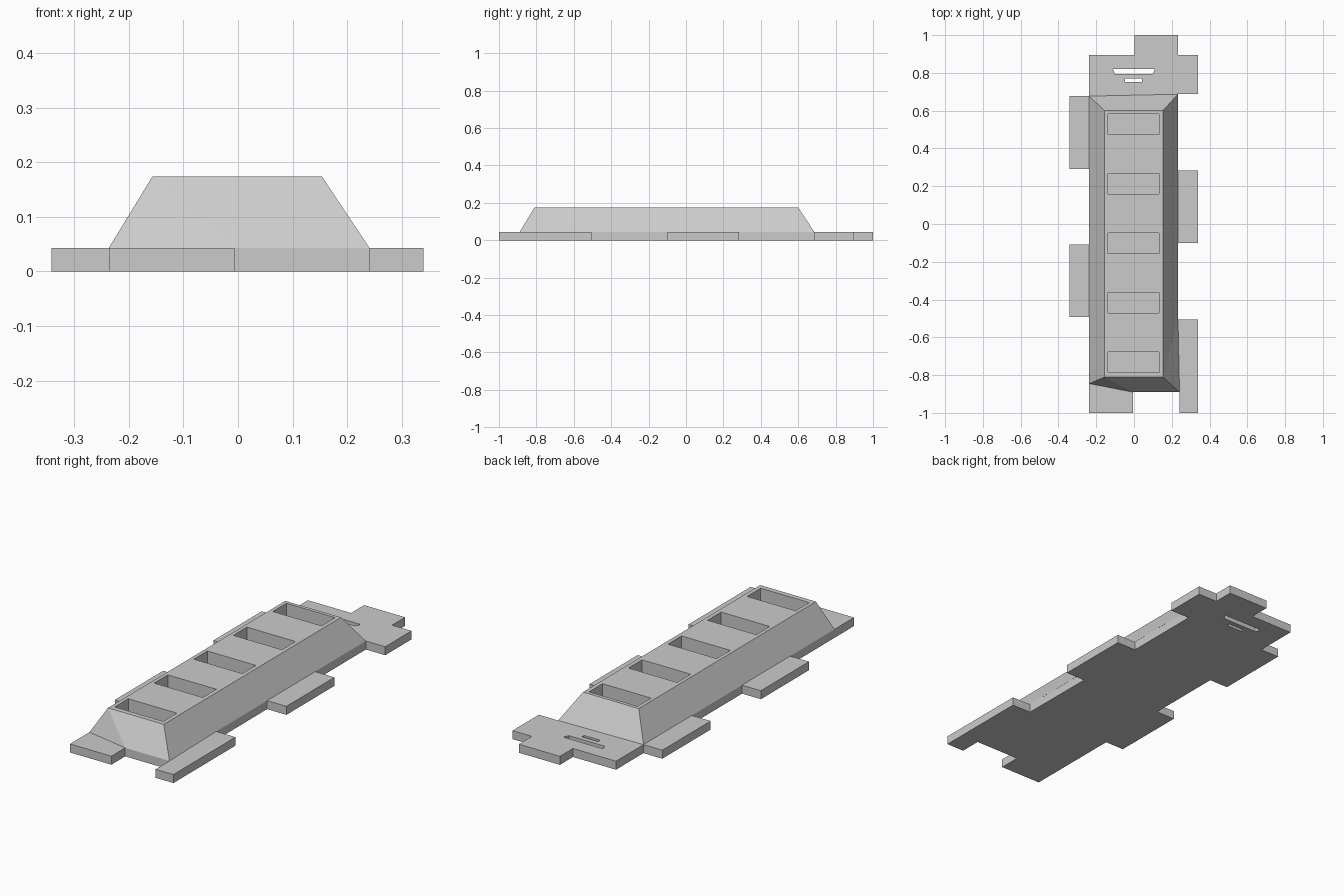
import bpy
import bmesh

if "Cube" in bpy.data.objects:
    bpy.data.objects.remove(bpy.data.objects["Cube"])

PLATE_Z, TOP_Z = 0.043, 0.174

grey = bpy.data.materials.new("plain grey")
grey.use_nodes = True
grey.diffuse_color = (0.6, 0.6, 0.6, 1)
grey.node_tree.nodes["Principled BSDF"].inputs["Base Color"].default_value = (0.6, 0.6, 0.6, 1)


def add_object(name, bm):
    mesh = bpy.data.meshes.new(name)
    bm.to_mesh(mesh)
    bm.free()
    obj = bpy.data.objects.new(name, mesh)
    bpy.context.collection.objects.link(obj)
    mesh.materials.append(grey)
    return obj


# Base plate: tabbed outline with two slots cut through
left, right = -0.237, 0.232
outline = [
    (left, -1), (-0.006, -1), (-0.006, -0.89), (0.241, -0.89), (0.241, -1),
    (0.34, -1), (0.34, -0.506), (0.233, -0.506),
    (right, -0.1), (0.34, -0.1), (0.34, 0.283), (right, 0.283),
    (right, 0.687), (0.34, 0.687), (0.34, 0.896), (right, 0.896),
    (right, 1), (0.003, 1), (0.003, 0.896), (left, 0.896),
    (left, 0.677), (-0.342, 0.677), (-0.342, 0.292), (left, 0.292),
    (left, -0.108), (-0.342, -0.108), (-0.342, -0.492), (left, -0.492),
]
long_slot = [(-0.1, 0.793), (0.098, 0.793), (0.11, 0.82), (-0.112, 0.82)]
short_slot = [(-0.048, 0.751), (0.042, 0.751), (0.042, 0.769), (-0.048, 0.769)]

curve = bpy.data.curves.new("plate_profile", "CURVE")
curve.dimensions = "2D"
curve.fill_mode = "BOTH"
curve.extrude = PLATE_Z / 2
for loop in (outline, long_slot, short_slot):
    spline = curve.splines.new("POLY")
    spline.points.add(len(loop) - 1)
    for point, (x, y) in zip(spline.points, loop):
        point.co = (x, y, 0, 1)
    spline.use_cyclic_u = True
profile = bpy.data.objects.new("plate_profile", curve)
bpy.context.collection.objects.link(profile)
bpy.context.view_layer.update()
solid = profile.evaluated_get(bpy.context.evaluated_depsgraph_get())
bm = bmesh.new()
bm.from_mesh(solid.to_mesh())
solid.to_mesh_clear()
bpy.data.objects.remove(profile)
bmesh.ops.translate(bm, verts=bm.verts, vec=(0, 0, PLATE_Z / 2))
bmesh.ops.remove_doubles(bm, verts=bm.verts, dist=0.0002)
bmesh.ops.recalc_face_normals(bm, faces=bm.faces)
for face in bm.faces:
    face.smooth = False
add_object("base_plate", bm)

# Raised body: sloping sides around a flat top
bm = bmesh.new()
x0, x1, y0, y1 = -0.157, 0.154, -0.811, 0.601
low = [bm.verts.new((x, y, PLATE_Z)) for x, y in (
    (left, -0.845), (-0.006, -0.89), (0.241, -0.89),
    (0.233, -0.506), (right, 0.687), (left, 0.677))]
a, b, c, d = [bm.verts.new((x, y, TOP_Z)) for x, y in
              ((x0, y0), (x1, y0), (x1, y1), (x0, y1))]
for verts in ((low[0], low[1], a), (low[1], low[2], b, a), (low[2], low[3], b),
              (low[3], low[4], c, b), (low[4], low[5], d, c), (low[5], low[0], a, d)):
    bm.faces.new(verts)


def quad(*points):
    bm.faces.new([bm.verts.new(p) for p in points])


def flat(xa, xb, ya, yb):
    quad((xa, ya, TOP_Z), (xb, ya, TOP_Z), (xb, yb, TOP_Z), (xa, yb, TOP_Z))


def wall(p, q):
    quad((*p, PLATE_Z), (*q, PLATE_Z), (*q, TOP_Z), (*p, TOP_Z))


# Top rails, cross bars and the walls of five deep pockets
px0, px1 = -0.138, 0.133
flat(x0, px0, y0, y1)
flat(px1, x1, y0, y1)
bar_start = y0
for i in range(5):
    ya = -0.785 + i * 0.315
    yb = ya + 0.108
    flat(px0, px1, bar_start, ya)
    bar_start = yb
    corners = [(px0, ya), (px0, yb), (px1, yb), (px1, ya)]
    for k in range(4):
        wall(corners[k], corners[(k + 1) % 4])
flat(px0, px1, bar_start, y1)
add_object("raised_body", bm)
